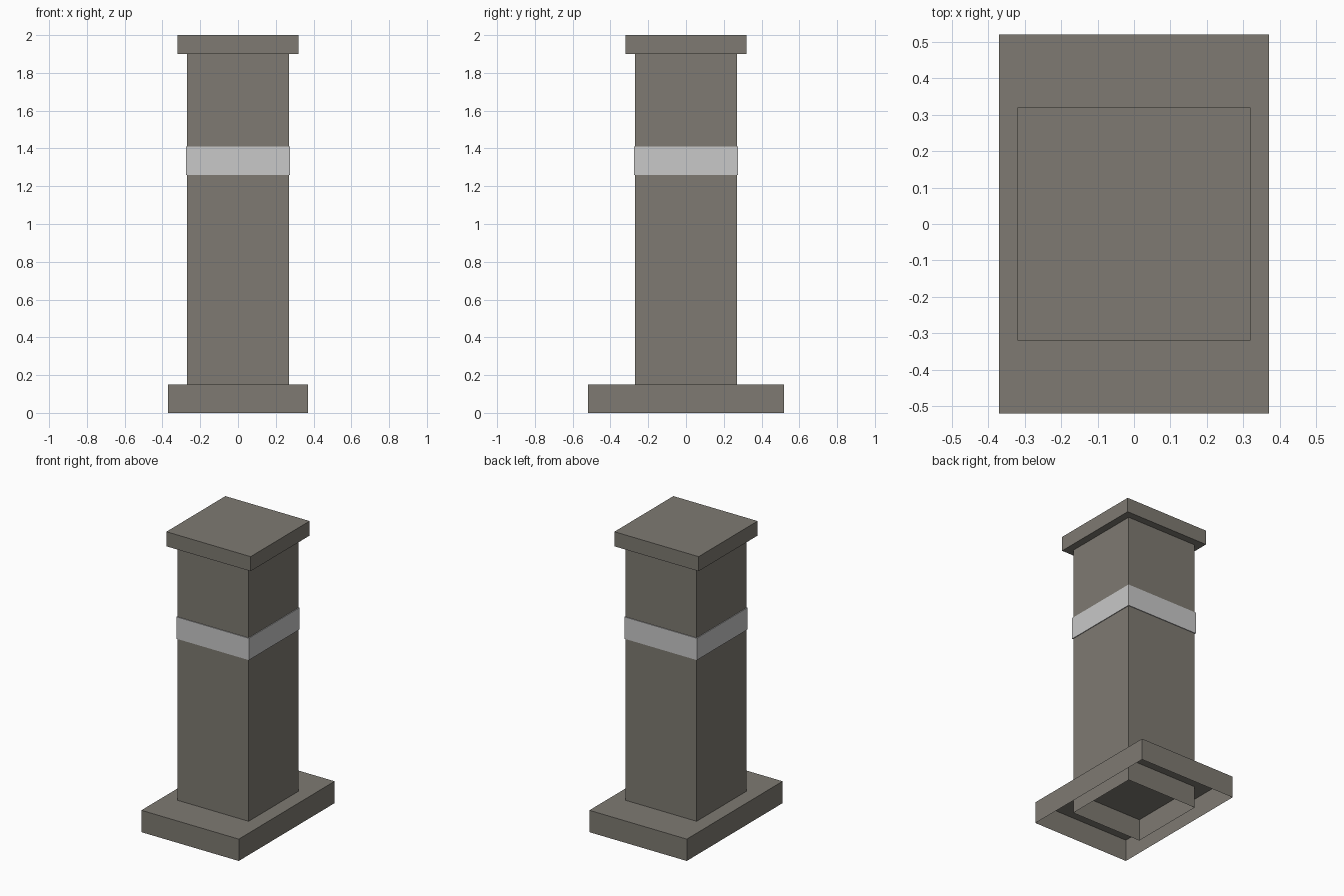
import bpy, bmesh
from mathutils import Matrix

if "Cube" in bpy.data.objects:
    bpy.data.objects.remove(bpy.data.objects["Cube"])


def material(name, rgb):
    m = bpy.data.materials.new(name)
    m.diffuse_color = (*rgb, 1.0)
    m.use_nodes = True
    m.node_tree.nodes["Principled BSDF"].inputs["Base Color"].default_value = m.diffuse_color
    return m


STONE = material("warm grey stone", (0.209, 0.195, 0.168))
PALE = material("pale grey band", (0.578, 0.578, 0.578))


def box(name, width, depth, z0, z1, mat, open_bottom=False):
    """Box centred on x and y, optionally without its bottom face."""
    bm = bmesh.new()
    bmesh.ops.create_cube(bm, size=1.0, matrix=Matrix.Translation((0, 0, (z0 + z1) / 2))
                          @ Matrix.Diagonal((width, depth, z1 - z0, 1)))
    if open_bottom:
        bm.normal_update()
        low = [f for f in bm.faces if f.normal.z < -0.5]
        bmesh.ops.delete(bm, geom=low, context='FACES_ONLY')
    mesh = bpy.data.meshes.new(name)
    bm.to_mesh(mesh)
    bm.free()
    mesh.materials.append(mat)
    ob = bpy.data.objects.new(name, mesh)
    bpy.context.collection.objects.link(ob)
    return ob


# Hollow plinth, with the hollow shaft running down through it
box("plinth", 0.74, 1.04, 0.0, 0.15, STONE, open_bottom=True)
box("shaft", 0.54, 0.54, 0.0, 1.905, STONE, open_bottom=True)
# Thin pale band wrapped around the shaft
box("band", 0.55, 0.55, 1.26, 1.41, PALE)
# Overhanging cap slab
box("cap", 0.64, 0.64, 1.90, 2.0, STONE)
